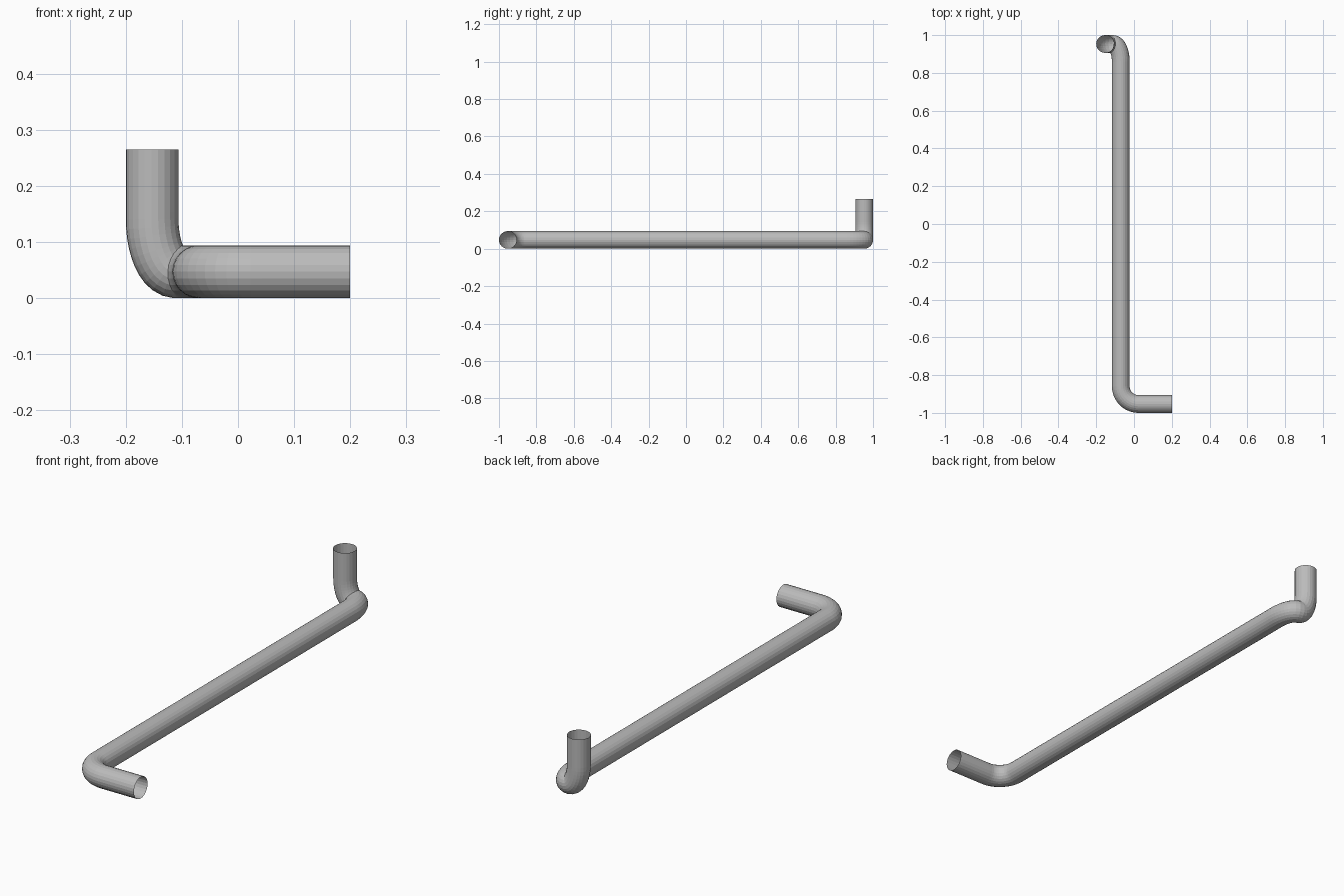
import bpy
from mathutils import Vector

cube = bpy.data.objects.get("Cube")
if cube:
    bpy.data.objects.remove(cube)

RADIUS = 0.047
BEND = 0.094      # longest run-in of a bend
KAPPA = 0.5523    # circular arc handle ratio

# Corner points of the pipe's centre line
corners = [Vector(p) for p in [
    (0.2, -0.953, RADIUS), (-0.07, -0.953, RADIUS), (-0.07, 0.953, RADIUS),
    (-0.153, 0.953, RADIUS), (-0.153, 0.953, 0.265)]]


def bend_points(prev, corner, nxt):
    """Round a corner; a short leg shared by two bends is split in half."""
    ends = []
    for other in (prev, nxt):
        leg = other - corner
        ends.append(corner + leg.normalized() * min(BEND, leg.length / 2))
    return ends


# Each knot: position, left handle, right handle
knots = [[corners[0], corners[0], corners[0]]]
for a, b, c in zip(corners, corners[1:], corners[2:]):
    start, end = bend_points(a, b, c)
    out_handle = start.lerp(b, KAPPA)
    in_handle = end.lerp(b, KAPPA)
    if (knots[-1][0] - start).length < 1e-4:
        knots[-1][2] = out_handle          # two bends meet directly
    else:
        prev = knots[-1]
        prev[2] = prev[0].lerp(start, 1 / 3)
        knots.append([start, start.lerp(prev[0], 1 / 3), out_handle])
    knots.append([end, in_handle, end])
last = corners[-1]
knots[-1][2] = knots[-1][0].lerp(last, 1 / 3)
knots.append([last, last.lerp(knots[-1][0], 1 / 3), last])
first = knots[0]
first[1] = first[0] * 2 - first[2]

# Swept open-ended tube
curve = bpy.data.curves.new("bent_pipe", "CURVE")
curve.dimensions = "3D"
curve.resolution_u = 10
curve.bevel_depth = RADIUS
curve.bevel_resolution = 10
curve.use_fill_caps = False
spline = curve.splines.new("BEZIER")
spline.bezier_points.add(len(knots) - 1)
for point, (co, left, right) in zip(spline.bezier_points, knots):
    point.handle_left_type = point.handle_right_type = "FREE"
    point.co, point.handle_left, point.handle_right = co, left, right

pipe = bpy.data.objects.new("bent_pipe", curve)
bpy.context.collection.objects.link(pipe)
bpy.ops.object.select_all(action="DESELECT")
pipe.select_set(True)
bpy.context.view_layer.objects.active = pipe
bpy.ops.object.convert(target="MESH")
pipe = bpy.context.object
bpy.ops.object.shade_flat()

# Plain grey metal
grey = bpy.data.materials.new("grey")
grey.use_nodes = True
colour = (0.5, 0.5, 0.5, 1)
grey.diffuse_color = colour
grey.node_tree.nodes["Principled BSDF"].inputs["Base Color"].default_value = colour
pipe.data.materials.clear()
pipe.data.materials.append(grey)
